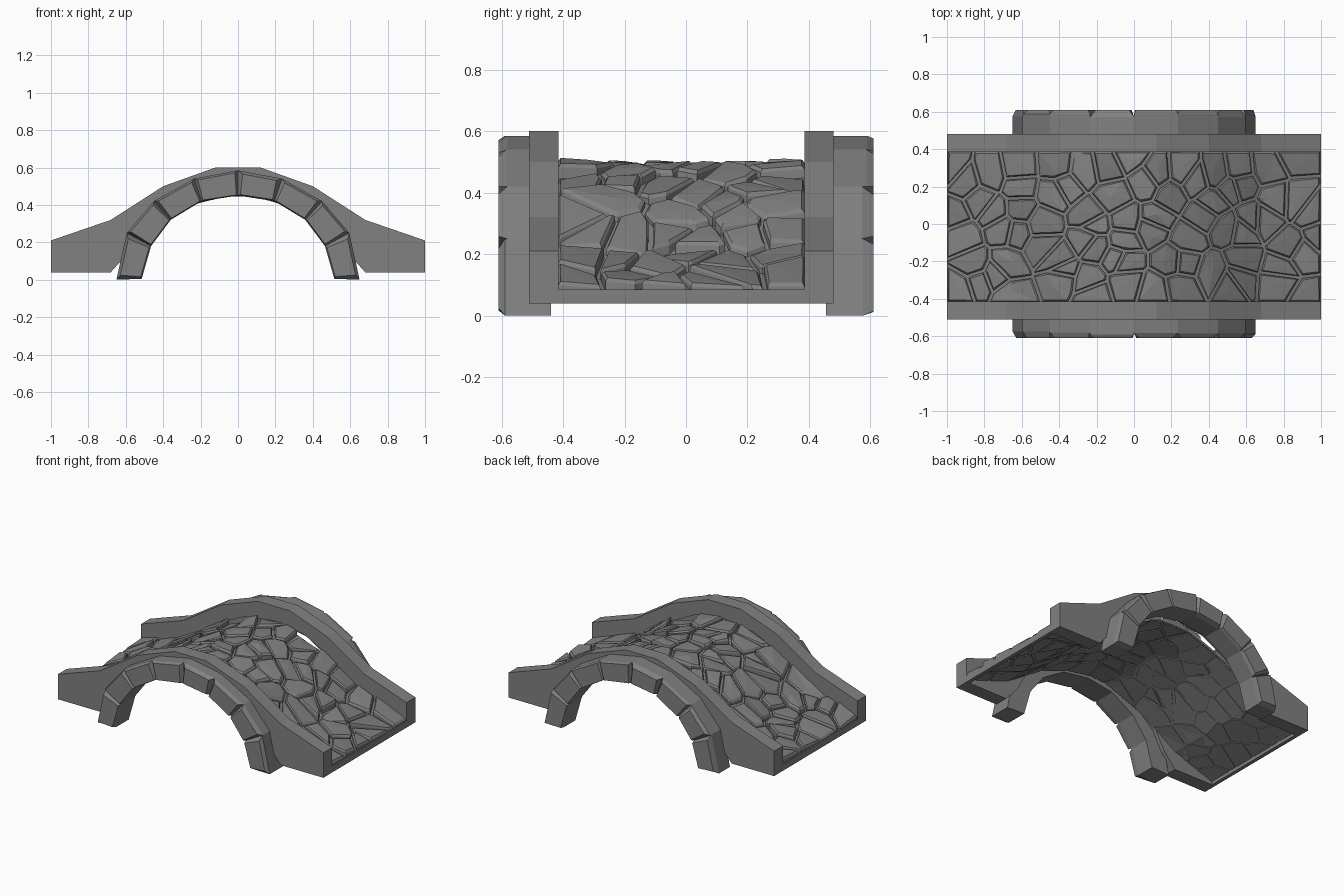
import bpy, bmesh, math, random
from mathutils import Vector

if "Cube" in bpy.data.objects:
    bpy.data.objects.remove(bpy.data.objects["Cube"])

random.seed(11)
stone = bpy.data.materials.new("grey stone")
stone.diffuse_color = (0.22, 0.22, 0.22, 1)
stone.use_nodes = True
stone.node_tree.nodes["Principled BSDF"].inputs["Base Color"].default_value = stone.diffuse_color


def make(name, bm):
    bmesh.ops.recalc_face_normals(bm, faces=bm.faces)
    me = bpy.data.meshes.new(name)
    bm.to_mesh(me)
    bm.free()
    me.materials.append(stone)
    ob = bpy.data.objects.new(name, me)
    bpy.context.collection.objects.link(ob)
    return ob


def prism(bm, ring_a, ring_b):
    """Closed solid between two matching rings of points."""
    a = [bm.verts.new(p) for p in ring_a]
    b = [bm.verts.new(p) for p in ring_b]
    n = len(a)
    for i in range(n):
        j = (i + 1) % n
        bm.faces.new((a[i], a[j], b[j], b[i]))
    bm.faces.new(a[::-1])
    bm.faces.new(b)


def mirrored(half):
    """Profile from x = max to 0, continued to the negative side."""
    return half + [(-x, z) for x, z in reversed(half) if x > 0]


def extrude_xz(name, pts, y0, y1):
    bm = bmesh.new()
    prism(bm, [(x, y0, z) for x, z in pts], [(x, y1, z) for x, z in pts])
    return make(name, bm)


# Parapet walls: stepped hump above, arch opening below
top = mirrored([(1, .21), (.68, .32), (.4, .5), (.12, .6)])
under = mirrored([(1, .04), (.68, .04), (.59, .14), (.52, .27), (.4, .38), (.22, .47), (0, .5)])
extrude_xz("front_wall", top + under[::-1], -.51, -.415)
extrude_xz("back_wall", top + under[::-1], .385, .48)

# Bedding slab below the paving, following the hump
DECK = [(0, .495), (.12, .49), (.4, .385), (.68, .205), (1, .10)]


def deck(x):
    x = min(abs(x), 1)
    for (xa, za), (xb, zb) in zip(DECK, DECK[1:]):
        if x <= xb:
            return za + (zb - za) * (x - xa) / (xb - xa)


line = mirrored([(x, z) for x, z in reversed(DECK)])
extrude_xz("deck_bed", [(x, z - .022) for x, z in line] + [(x, z - .04) for x, z in reversed(line)], -.42, .39)

# Low kerbs across both ends
for s, side in ((-1, "left"), (1, "right")):
    extrude_xz(side + "_end_kerb", [(s, .04), (s, .085), (s * .975, .085), (s * .975, .04)], -.42, .39)


# Irregular paving: Voronoi cells clipped out of the deck rectangle
def clip(poly, mid, nrm):
    out = []
    for i, p in enumerate(poly):
        q = poly[(i + 1) % len(poly)]
        dp, dq = (p - mid).dot(nrm), (q - mid).dot(nrm)
        if dp <= 0:
            out.append(p)
        if dp * dq < 0:
            out.append(p.lerp(q, dp / (dp - dq)))
    return out


NX, NY = 13, 6
seeds = [Vector((-1 + (i + random.uniform(.02, .98)) * 2 / NX,
                 -.415 + (j + random.uniform(.02, .98)) * .8 / NY))
         for i in range(NX) for j in range(NY)]
bm = bmesh.new()
for c in seeds:
    cell = [Vector(p) for p in ((-.995, -.415), (.995, -.415), (.995, .385), (-.995, .385))]
    for o in seeds:
        if o is not c and cell:
            n = (o - c).normalized()
            cell = clip(cell, (o + c) / 2 - n * .008, n)
    if len(cell) < 3:
        continue
    mid = sum(cell, Vector((0, 0))) / len(cell)
    lift = random.uniform(-.006, .016)
    tx, ty = random.uniform(-.1, .1), random.uniform(-.12, .12)
    low, edge, cap = [], [], []
    for p in cell:
        d = p - mid
        q = mid + d * max(.6, 1 - .01 / max(d.length, .001))
        h = lift + tx * d.x + ty * d.y
        low.append(bm.verts.new((p.x, p.y, deck(p.x) - .045)))
        edge.append(bm.verts.new((p.x, p.y, deck(p.x) + h - .010)))
        cap.append(bm.verts.new((q.x, q.y, deck(q.x) + h)))
    crown = bm.verts.new((mid.x, mid.y, deck(mid.x) + lift + .002))
    k = len(cell)
    for i in range(k):
        j = (i + 1) % k
        bm.faces.new((low[i], low[j], edge[j], edge[i]))
        bm.faces.new((edge[i], edge[j], cap[j], cap[i]))
        bm.faces.new((cap[i], cap[j], crown))
    bm.faces.new(low[::-1])
make("paving_stones", bm)

# Arch ring stones: eight wedges per face, chamfered on the outside
inner = mirrored([(.515, .005), (.465, .18), (.36, .32), (.195, .42), (0, .45)])
outer = mirrored([(.65, 0.0), (.595, .25), (.45, .42), (.235, .54), (0, .585)])
for name, y_in, y_out in (("front_arch_stones", -.44, -.61), ("back_arch_stones", .455, .61)):
    bm = bmesh.new()
    for i in range(len(inner) - 1):
        quad = [Vector((x, 0, z)) for x, z in (inner[i], inner[i + 1], outer[i + 1], outer[i])]
        mid = sum(quad, Vector()) / 4
        s = 1 if y_out > 0 else -1
        bev = random.uniform(.015, .04)
        shrink = random.uniform(.74, .9)
        rings = []
        for y, f in ((y_in, 1), (y_out - s * bev, 1), (y_out, shrink)):
            ring = []
            for m, p in enumerate(quad):
                q = mid + (p - mid) * (f if m > 1 else (f + 1) / 2)
                ring.append(bm.verts.new((q.x, y, max(q.z, 0))))
            rings.append(ring)
        for a, b in zip(rings, rings[1:]):
            for m in range(4):
                n = (m + 1) % 4
                bm.faces.new((a[m], a[n], b[n], b[m]))
        bm.faces.new(rings[0][::-1])
        bm.faces.new(rings[2])
    make(name, bm)
